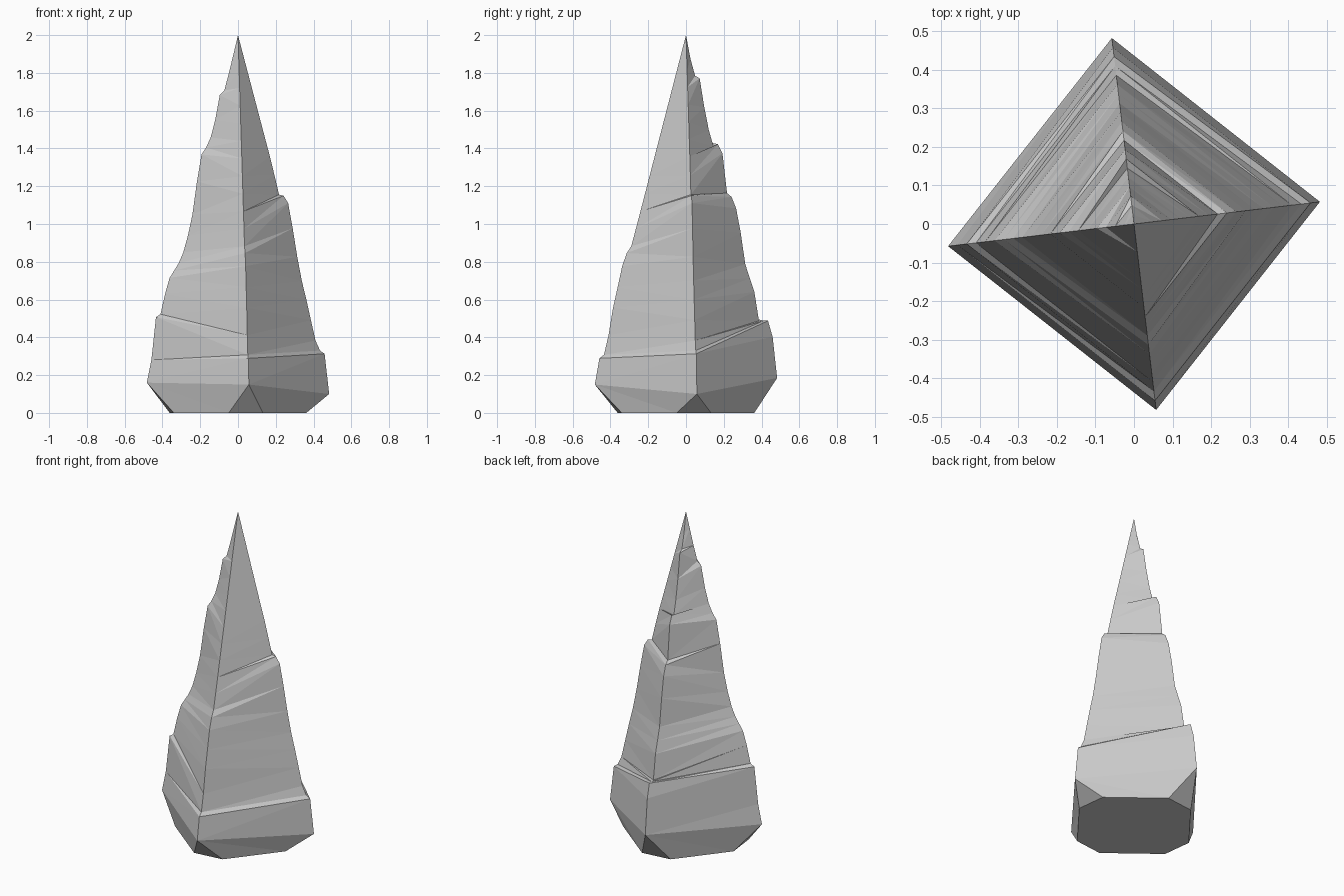
import bpy, bmesh
from math import radians, cos, sin

if "Cube" in bpy.data.objects:
    bpy.data.objects.remove(bpy.data.objects["Cube"])

TWIST = 6.8          # turn of the square section, degrees
R = 0.486            # widest corner radius
STEPS = 20           # concentric square layers

# Corner profiles (radius / height along the axis), east, north, west, south
profiles = [
    [(.483, .10), (.46, .33), (.425, .33), (.36, .62), (.34, .70), (.30, .91), (.28, 1.07),
     (.255, 1.15), (.22, 1.15), (.175, 1.34), (.14, 1.47), (0, 2)],
    [(.483, .185), (.46, .42), (.435, .495), (.39, .48), (.355, .70), (.325, .725), (.285, 1.0),
     (.255, 1.14), (.22, 1.15), (.20, 1.36), (.175, 1.425), (.14, 1.41), (.10, 1.60),
     (.075, 1.77), (.04, 1.79), (0, 2)],
    [(.483, .16), (.46, .29), (.435, .53), (.405, .52), (.38, .69), (.33, .77), (.30, .82),
     (.25, 1.0), (.20, 1.36), (.16, 1.42), (.13, 1.50), (.10, 1.68), (.07, 1.71), (0, 2)],
    [(.483, .15), (.46, .30), (.43, .31), (.38, .61), (.355, .70), (.33, .83), (.295, .87),
     (.25, 1.04), (0, 2)],
]


def height(profile, r):
    """Height of a corner at the given radius."""
    if r >= profile[0][0]:
        return profile[0][1]
    for (r0, z0), (r1, z1) in zip(profile, profile[1:]):
        if r1 <= r <= r0:
            return z0 + (z1 - z0) * (r0 - r) / (r0 - r1)
    return profile[-1][1]


def polar(bm, r, deg, z):
    a = radians(deg)
    return bm.verts.new((r * cos(a), r * sin(a), z))


bm = bmesh.new()

# Stepped square layers up to the tip
rings = []
for i in range(STEPS):
    r = R * (1 - i / STEPS)
    rings.append([polar(bm, r, TWIST + 90 * k, height(p, r)) for k, p in enumerate(profiles)])
for a, b in zip(rings, rings[1:]):
    for k in range(4):
        n = (k + 1) % 4
        bm.faces.new((a[k], a[n], b[n]))
        bm.faces.new((a[k], b[n], b[k]))
tip = bm.verts.new((0, 0, 2))
for k in range(4):
    bm.faces.new((rings[-1][k], rings[-1][(k + 1) % 4], tip))

# Tapered foot: corners cut down to an eight-sided base
foot = [polar(bm, 0.365, TWIST + 90 * k + s, 0) for k in range(4) for s in (-14.5, 14.5)]
for k in range(4):
    n = (k + 1) % 4
    top, nxt = rings[0][k], rings[0][n]
    left, right, far = foot[2 * k], foot[2 * k + 1], foot[2 * n]
    bm.faces.new((left, right, top))
    bm.faces.new((right, far, top))
    bm.faces.new((far, nxt, top))
bm.faces.new(foot[::-1])

bmesh.ops.recalc_face_normals(bm, faces=bm.faces[:])
mesh = bpy.data.meshes.new("rock_spire")
bm.to_mesh(mesh)
bm.free()
bpy.context.collection.objects.link(bpy.data.objects.new("rock_spire", mesh))
